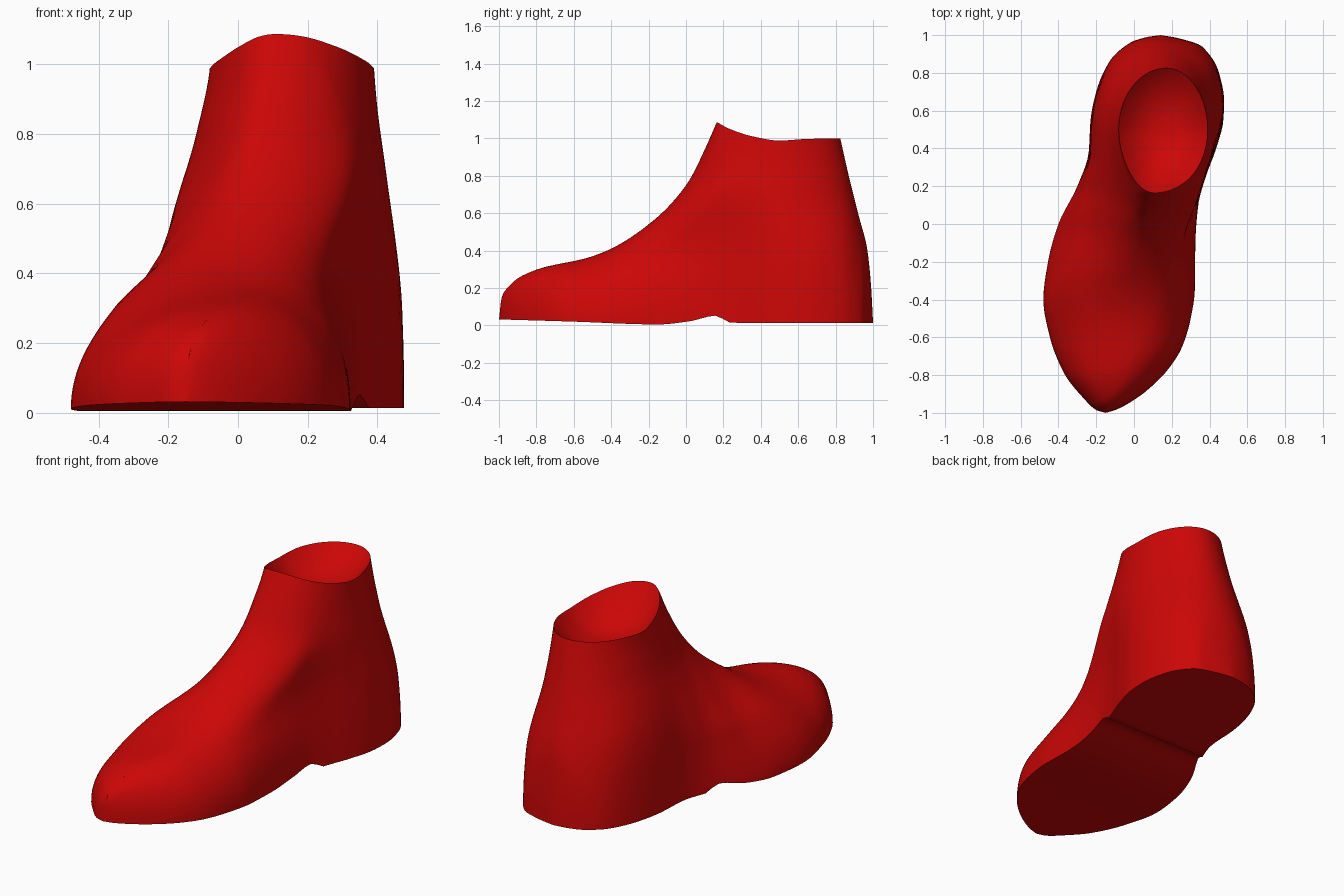
import bpy, bmesh, math

if "Cube" in bpy.data.objects:
    bpy.data.objects.remove(bpy.data.objects["Cube"])

# Sole outline, along the length: (y, x)
LEFT = [(-1, -.15), (-.985, -.2), (-.93, -.26), (-.79, -.37), (-.6, -.445), (-.4, -.48), (-.2, -.455),
        (0, -.4), (.2, -.3), (.38, -.24), (.55, -.23), (.7, -.2), (.86, -.13), (.96, -.02), (.99, .07), (1, .14)]
RIGHT = [(-1, -.15), (-.985, -.1), (-.95, -.03), (-.88, .07), (-.77, .18), (-.65, .255), (-.5, .3),
         (-.35, .322), (-.1, .325), (.1, .34), (.25, .38), (.4, .435), (.55, .473), (.65, .477),
         (.8, .45), (.94, .36), (.985, .23), (1, .14)]
# Side profile of toe, instep and heel: (y, z)
FRONT = [(-1, .03), (-.985, .15), (-.915, .24), (-.78, .305), (-.53, .36), (-.38, .42), (-.2, .54),
         (-.08, .65), (.02, .78), (.1, .94), (.165, 1.087)]
BACK = [(.825, 1), (.87, .8), (.92, .6), (.97, .4), (.99, .2), (1, .014)]
# Imagined crown height that joins both profiles over the ankle
CROWN = FRONT + [(.3, 1.4), (.5, 1.6), (.7, 1.4)] + BACK
SOLE = [(-1, .032), (-.6, .02), (-.15, .005), (.02, .022), (.16, .052), (.24, .014), (1, .014)]
RIDGE = [(-1, -.15), (-.85, -.08), (-.6, 0), (-.3, 0), (0, .05), (.165, .11), (.5, .16), (.825, .17), (1, .14)]
RIM = [(.165, .087), (.23, .052), (.35, .012), (.5, -.012), (.65, -.003), (.825, 0)]
# Ankle half outlines by height: (z, x)
ANKLE_L = [(0, -.235), (.25, -.23), (.45, -.205), (.64, -.165), (.8, -.12), (1, -.08), (1.1, -.075)]
ANKLE_R = [(0, .478), (.25, .475), (.42, .46), (.67, .43), (.88, .4), (1, .39), (1.1, .385)]
# Roundness of the foot section, outer (left) and inner (right) side
POWER = {-1: [(-1, 2), (-.35, 2), (0, 1.6), (.12, 1.6), (.35, 2), (1, 2)], 1: [(-1, 2), (1, 2)]}
BULGE = {-1: [(-1, 2.2), (-.4, 2), (0, 1.35), (.15, 1.4), (.4, 2), (1, 2)],
         1: [(-1, 2.2), (-.4, 2), (0, 1.8), (.15, 1.8), (.4, 2), (1, 2)]}
ANKLE_Y = .5


def curve(table, y):
    """Monotone cubic interpolation of a table."""
    n = len(table)
    i = 0
    while i < n - 2 and y > table[i + 1][0]:
        i += 1

    def slope(k):
        return (table[k + 1][1] - table[k][1]) / (table[k + 1][0] - table[k][0])

    def tangent(k):
        if k == 0 or k == n - 1:
            return slope(min(k, n - 2))
        a, b = slope(k - 1), slope(k)
        return 0 if a * b <= 0 else 2 * a * b / (a + b)

    (y0, v0), (y1, v1) = table[i], table[i + 1]
    h = y1 - y0
    t = min(max((y - y0) / h, 0), 1)
    return ((2*t**3 - 3*t*t + 1) * v0 + (t**3 - 2*t*t + t) * h * tangent(i)
            + (3*t*t - 2*t**3) * v1 + (t**3 - t*t) * h * tangent(i + 1))


def smooth(a, b, v):
    t = min(max((v - a) / (b - a), 0), 1)
    return t * t * (3 - 2 * t)


FRONT_Y = [(z, y) for y, z in FRONT]
BACK_Y = [(z, y) for y, z in reversed(BACK)]


def height(level, y):
    """Real height of a ring: follows the sole at the bottom and the rim at the top."""
    return level + curve(SOLE, y) * max(1 - level / .25, 0) + curve(RIM, y) * smooth(.6, 1, level)


def side_x(y, z, y0, y1, side):
    """Width of one side: an arched foot section blended into an oval ankle."""
    mid = curve(RIDGE, y)
    low = curve(SOLE, y)
    u = min(max((z - low) / max(curve(CROWN, y) - low, .001), 0), 1)
    reach = abs(curve(LEFT if side < 0 else RIGHT, y) - mid)
    foot = reach * max(1 - u ** curve(BULGE[side], y), 0) ** (1 / curve(POWER[side], y))
    s = (ANKLE_Y - y) / (ANKLE_Y - y0) if y < ANKLE_Y else (y - ANKLE_Y) / (y1 - ANKLE_Y)
    ankle = abs(curve(ANKLE_L if side < 0 else ANKLE_R, z) - mid) * math.sqrt(max(1 - s * s, 0))
    # The ankle never bulges past the sole outline
    a, b = max(ankle, .001), max(reach, .001)
    ankle = min(a, b) * (1 + (min(a, b) / max(a, b)) ** 14) ** (-1 / 14)
    w = smooth(.3, .72, z)
    return mid + side * (foot * (1 - w) + ankle * w)


COUNT, RINGS = 80, 64
bm = bmesh.new()
rings = []
for r in range(RINGS + 1):
    level = r / RINGS
    y0 = curve(FRONT_Y, height(level, -1))
    if level > .6:
        y0 = curve(FRONT_Y, level + .087 * smooth(.6, 1, level))
    y1 = curve(BACK_Y, height(level, 1))
    left, right = [], []
    for k in range(COUNT + 1):
        y = y0 + (y1 - y0) * (1 - math.cos(math.pi * k / COUNT)) / 2
        z = height(level, y)
        if k in (0, COUNT):
            v = bm.verts.new((curve(RIDGE, y), y, z))
            left.append(v)
            right.append(v)
        else:
            left.append(bm.verts.new((side_x(y, z, y0, y1, -1), y, z)))
            right.append(bm.verts.new((side_x(y, z, y0, y1, 1), y, z)))
    rings.append((left, right))

# Upper
for (l0, r0), (l1, r1) in zip(rings, rings[1:]):
    for k in range(COUNT):
        bm.faces.new((l0[k], l1[k], l1[k + 1], l0[k + 1]))
        bm.faces.new((r0[k], r0[k + 1], r1[k + 1], r1[k]))
# Sole
left, right = rings[0]
for k in range(COUNT):
    corners = [left[k], left[k + 1], right[k + 1], right[k]]
    bm.faces.new(list(dict.fromkeys(corners)))

# Hollow dish inside the ankle opening
left, right = rings[-1]
outer = left + right[-2:0:-1]
rim = [v.co.copy() for v in outer]
cx, cy, cz = .155, .495, .87
for q in (.96, .88, .76, .6, .4, .2):
    inner = [bm.verts.new((cx + (p.x - cx) * q, cy + (p.y - cy) * q, cz + (p.z - cz) * q ** 2.4)) for p in rim]
    for k in range(len(rim)):
        n = (k + 1) % len(rim)
        bm.faces.new((outer[k], outer[n], inner[n], inner[k]))
    outer = inner
centre = bm.verts.new((cx, cy, cz))
for k in range(len(rim)):
    bm.faces.new((outer[k], outer[(k + 1) % len(rim)], centre))

bmesh.ops.recalc_face_normals(bm, faces=bm.faces)
mesh = bpy.data.meshes.new("ankle_boot")
bm.to_mesh(mesh)
bm.free()
boot = bpy.data.objects.new("ankle_boot", mesh)
bpy.context.collection.objects.link(boot)

red = bpy.data.materials.new("red")
red.diffuse_color = (.61, .002, .002, 1)
red.use_nodes = True
red.node_tree.nodes["Principled BSDF"].inputs["Base Color"].default_value = red.diffuse_color
mesh.materials.append(red)

bpy.context.view_layer.objects.active = boot
boot.select_set(True)
bpy.ops.object.shade_smooth_by_angle(angle=math.radians(45))
